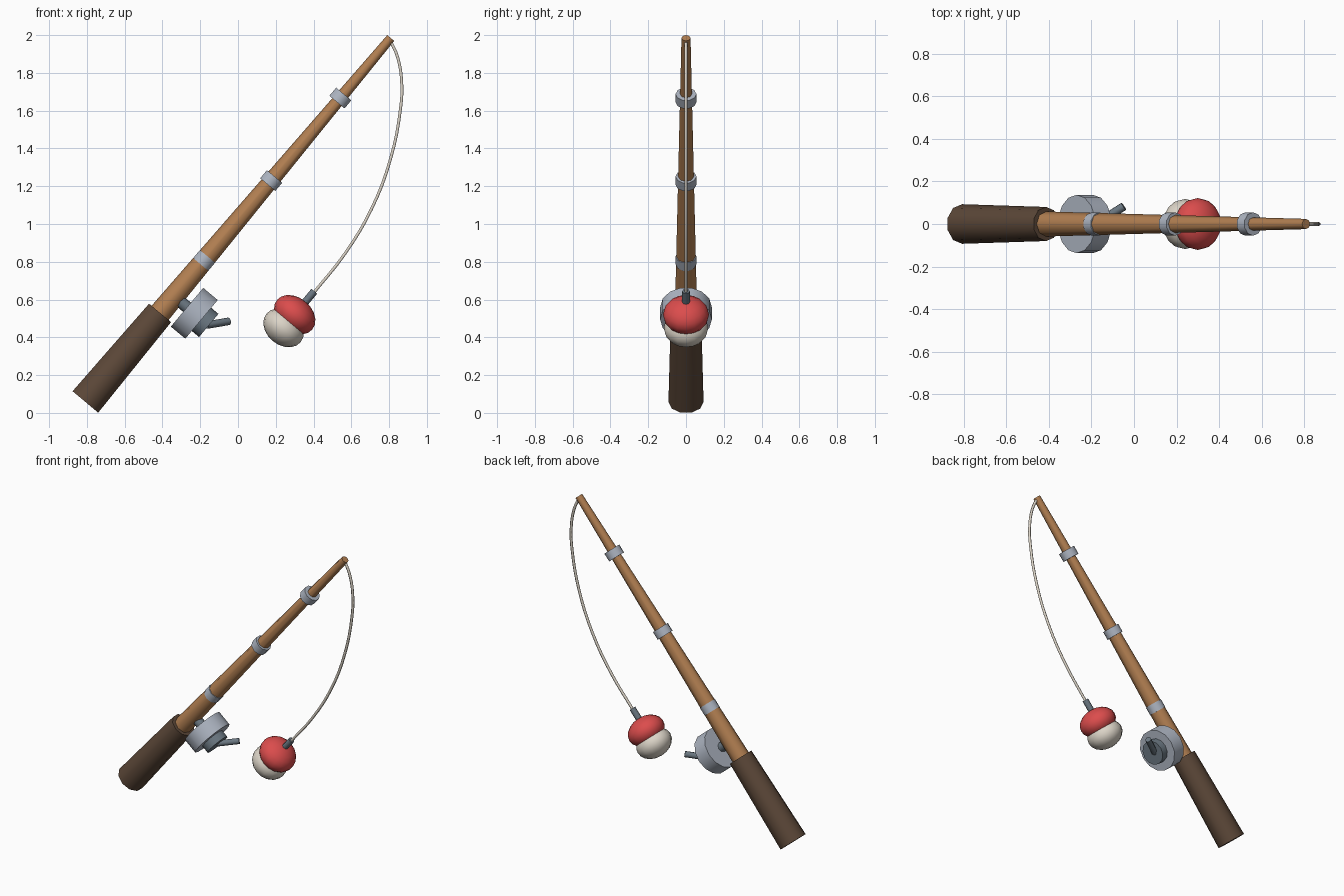
import bpy, bmesh, math
from mathutils import Vector, Matrix

if "Cube" in bpy.data.objects:
    bpy.data.objects.remove(bpy.data.objects["Cube"])

ANGLE = math.radians(50)
BASE = Vector((-0.808, 0, 0.058))                         # butt of the rod
D = Vector((math.cos(ANGLE), 0, math.sin(ANGLE)))         # along the rod
N = Vector((math.sin(ANGLE), 0, -math.cos(ANGLE)))        # under the rod


def material(name, srgb):
    m = bpy.data.materials.new(name)
    m.diffuse_color = [((c + 0.055) / 1.055) ** 2.4 for c in srgb] + [1]
    m.use_nodes = True
    m.node_tree.nodes["Principled BSDF"].inputs["Base Color"].default_value = m.diffuse_color
    return m


WOOD = material("wood", (0.70, 0.50, 0.32))
GRIP = material("dark_grip", (0.36, 0.28, 0.22))
STEEL = material("pale_steel", (0.68, 0.71, 0.76))
IRON = material("dark_steel", (0.42, 0.47, 0.51))
RED = material("red", (0.86, 0.30, 0.30))
CREAM = material("cream", (0.86, 0.83, 0.78))


def at(along, under=0):
    return BASE + D * along + N * under


def frame(origin, axis):
    # Local z follows the axis, local y stays near world y
    z = axis.normalized()
    x = Vector((0, 1, 0)).cross(z).normalized()
    y = z.cross(x)
    return Matrix.Translation(origin) @ Matrix((x, y, z)).transposed().to_4x4()


def finish(name, bm, mat):
    me = bpy.data.meshes.new(name)
    bm.to_mesh(me)
    bm.free()
    me.materials.append(mat)
    ob = bpy.data.objects.new(name, me)
    bpy.context.collection.objects.link(ob)
    bpy.context.view_layer.objects.active = ob
    bpy.ops.object.select_all(action='DESELECT')
    ob.select_set(True)
    bpy.ops.object.shade_smooth_by_angle(angle=math.radians(50))
    return ob


def rod(name, a, b, r1, r2, sides, mat):
    bm = bmesh.new()
    bmesh.ops.create_cone(bm, cap_ends=True, segments=sides, radius1=r1, radius2=r2,
                          depth=(b - a).length, matrix=frame((a + b) / 2, b - a))
    return finish(name, bm, mat)


def ball(name, centre, wide, tall, mat):
    bm = bmesh.new()
    bmesh.ops.create_uvsphere(bm, u_segments=16, v_segments=10, radius=1,
                              matrix=frame(centre, D) @ Matrix.Diagonal((wide, wide, tall, 1)))
    return finish(name, bm, mat)


# Grip and tapered pole
rod("grip", at(0), at(0.615), 0.093, 0.08, 10, GRIP)
rod("pole", at(0.55), at(2.515), 0.06, 0.024, 8, WOOD)

# Guide rings
for i, s in enumerate((0.978, 1.53, 2.10)):
    rod(f"guide_ring_{i + 1}", at(s - 0.028), at(s + 0.028), 0.055, 0.055, 10, STEEL)

# Reel hanging under the pole, with spool and crank
R = 0.73
rod("reel_stem", at(R, 0.02), at(R, 0.10), 0.032, 0.032, 8, IRON)
rod("reel_drum", at(R, 0.09), at(R, 0.19), 0.137, 0.137, 14, STEEL)
rod("reel_spool", at(R, 0.18), at(R, 0.24), 0.08, 0.08, 12, IRON)
rod("reel_crank", Vector((-0.165, 0.008, 0.465)), Vector((-0.048, 0.083, 0.485)),
    0.02, 0.02, 8, IRON)

# Float: two squashed balls and a peg
top = Vector((0.30, 0, 0.52))
ball("float_top", top, 0.122, 0.09, RED)
ball("float_bottom", top - D * 0.0915, 0.118, 0.09, CREAM)
rod("float_peg", top + D * 0.06, top + D * 0.162, 0.02, 0.02, 8, IRON)

# Sagging line from the tip to the float
points = [(0.40, 0.635), (0.564, 0.84), (0.706, 1.078), (0.807, 1.343),
          (0.86, 1.608), (0.867, 1.74), (0.845, 1.883), (0.802, 1.98)]
curve = bpy.data.curves.new("line", 'CURVE')
curve.dimensions = '3D'
curve.bevel_depth = 0.009
curve.bevel_resolution = 1
curve.resolution_u = 4
curve.use_fill_caps = True
spline = curve.splines.new('BEZIER')
spline.bezier_points.add(len(points) - 1)
for p, (x, z) in zip(spline.bezier_points, points):
    p.co = (x, 0, z)
    p.handle_left_type = p.handle_right_type = 'AUTO'
curve.materials.append(CREAM)
bpy.context.collection.objects.link(bpy.data.objects.new("line", curve))
